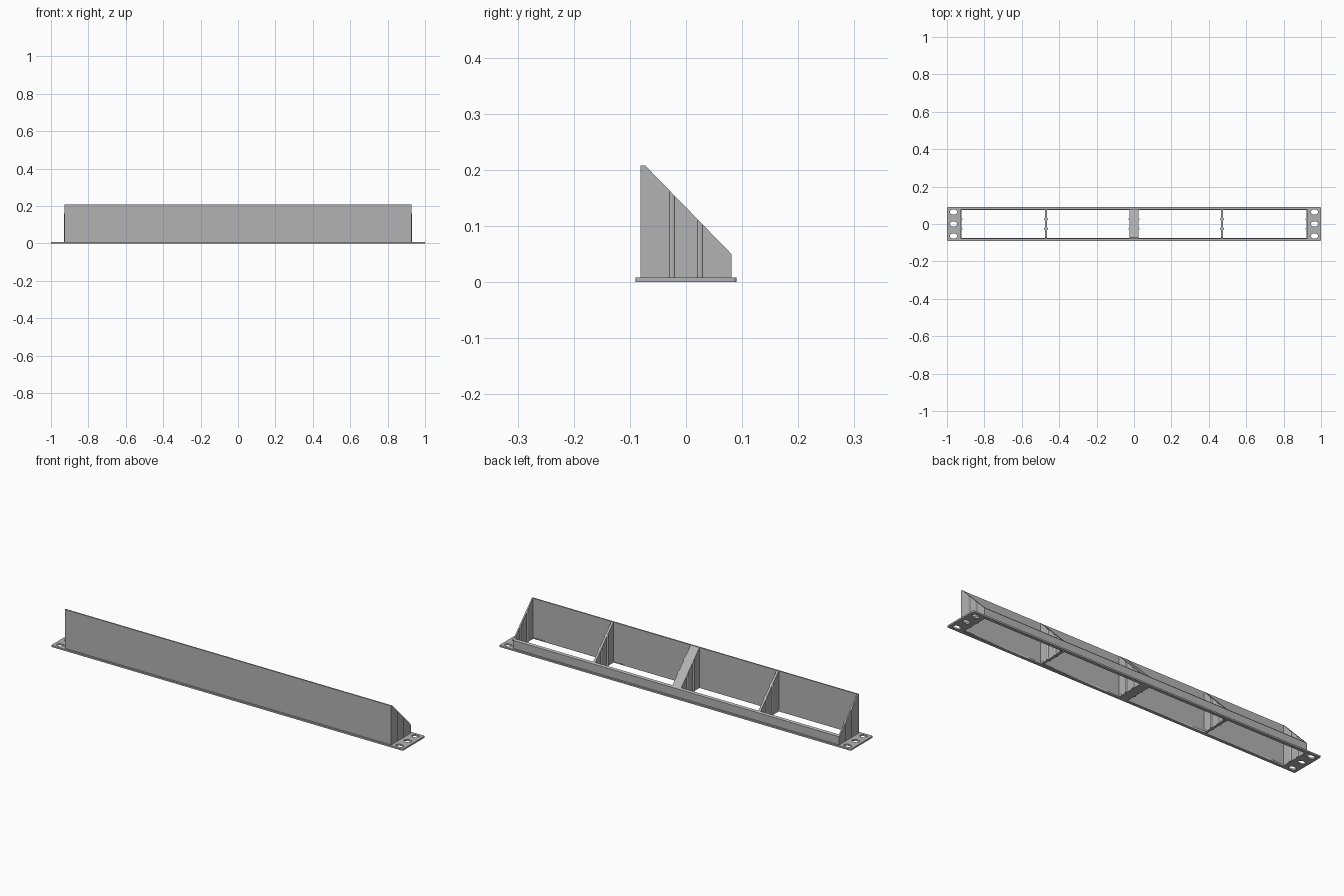
import bpy, bmesh, math
from mathutils import Vector

cube = bpy.data.objects.get("Cube")
if cube:
    bpy.data.objects.remove(cube)

grey = bpy.data.materials.new("light grey")
grey.use_nodes = True
colour = (0.45, 0.45, 0.45, 1)
grey.diffuse_color = colour
grey.node_tree.nodes["Principled BSDF"].inputs["Base Color"].default_value = colour

BASE = 0.008            # flange thickness
END, WALL = 0.928, 0.081
THIN = 0.007            # sheet thickness
INNER = WALL - THIN
TOP, LOW = 0.208, 0.05  # front and back wall heights
CREST = -0.073          # where the slope begins


def add_object(name, bm):
    bmesh.ops.recalc_face_normals(bm, faces=bm.faces)
    mesh = bpy.data.meshes.new(name)
    bm.to_mesh(mesh)
    bm.free()
    mesh.materials.append(grey)
    obj = bpy.data.objects.new(name, mesh)
    bpy.context.collection.objects.link(obj)
    return obj


def prism(name, points, direction):
    bm = bmesh.new()
    face = bm.faces.new([bm.verts.new(p) for p in points])
    ext = bmesh.ops.extrude_face_region(bm, geom=[face], use_keep_orig=True)
    moved = [v for v in ext["geom"] if isinstance(v, bmesh.types.BMVert)]
    bmesh.ops.translate(bm, verts=moved, vec=direction)
    return add_object(name, bm)


def rounded(cx, cy, w, h, r, steps=6):
    """Outline of a rounded rectangle."""
    pts = []
    for q, (sx, sy) in enumerate([(1, 1), (-1, 1), (-1, -1), (1, -1)]):
        for i in range(steps + 1):
            a = math.pi / 2 * (q + i / steps)
            pts.append((cx + sx * (w / 2 - r) + r * math.cos(a),
                        cy + sy * (h / 2 - r) + r * math.sin(a)))
    return pts


def box_outline(x0, x1, y0, y1):
    return [(x0, y0), (x1, y0), (x1, y1), (x0, y1)]


# Divider positions: centre x and half thickness
panels = [(-END + THIN / 2, THIN / 2), (-0.47, 0.006), (0, 0.025),
          (0.47, 0.006), (END - THIN / 2, THIN / 2)]

# Flange with four bays and three mounting slots at each end
outlines = [rounded(0, 0, 2, 0.18, 0.006)]
for (xa, ha), (xb, hb) in zip(panels, panels[1:]):
    outlines.append(box_outline(xa + ha, xb - hb, -INNER, INNER))
for side in (-1, 1):
    for y in (-0.064, 0, 0.064):
        outlines.append(rounded(side * 0.965, y, 0.038, 0.026, 0.0129))
curve = bpy.data.curves.new("flange", "CURVE")
curve.dimensions = "2D"
curve.fill_mode = "BOTH"
curve.extrude = BASE / 2
for pts in outlines:
    spline = curve.splines.new("POLY")
    spline.points.add(len(pts) - 1)
    for p, (x, y) in zip(spline.points, pts):
        p.co = (x, y, 0, 1)
    spline.use_cyclic_u = True
curve.materials.append(grey)
flange = bpy.data.objects.new("flange", curve)
bpy.context.collection.objects.link(flange)
flange.location.z = BASE / 2
bpy.ops.object.select_all(action="DESELECT")
flange.select_set(True)
bpy.context.view_layer.objects.active = flange
bpy.ops.object.convert(target="MESH")

# Tall front wall and low back wall
slope = (TOP - LOW) / (WALL - CREST)
lip = LOW + slope * THIN
prism("front_wall", [(-END, -WALL, 0), (-END, -INNER, 0),
                     (-END, CREST - 0.001, TOP), (-END, -WALL, TOP)], (2 * END, 0, 0))
prism("back_wall", [(-END, INNER, 0), (-END, WALL, 0),
                    (-END, WALL, LOW), (-END, INNER, lip)], (2 * END, 0, 0))

# Sloping end panels and dividers
names = ["right_end_panel", "right_divider", "centre_divider",
         "left_divider", "left_end_panel"]
for name, (x, half) in zip(names, panels):
    profile = [(-WALL, 0), (WALL, 0), (WALL, LOW), (CREST, TOP), (-WALL, TOP)]
    prism(name, [(x - half, y, z) for y, z in profile], (2 * half, 0, 0))

# Upright ridges on the panel faces, trimmed along the slope
for name, (x, half) in zip(names, panels):
    for side in (-1, 1):
        if abs(x + side * half) > END - THIN / 2:
            continue
        for y in (-0.025, 0.025):
            bm = bmesh.new()
            bmesh.ops.create_cone(bm, cap_ends=True, segments=12, radius1=0.007,
                                  radius2=0.007, depth=TOP)
            bmesh.ops.translate(bm, verts=bm.verts,
                                vec=(x + side * (half - 0.002), y, TOP / 2))
            cut = bmesh.ops.bisect_plane(
                bm, geom=bm.verts[:] + bm.edges[:] + bm.faces[:],
                plane_co=Vector((0, WALL, LOW - 0.002)),
                plane_no=Vector((0, slope, 1)), clear_outer=True)
            rim = [e for e in cut["geom_cut"] if isinstance(e, bmesh.types.BMEdge)]
            bmesh.ops.contextual_create(bm, geom=rim)
            add_object(name + "_ridge", bm)
